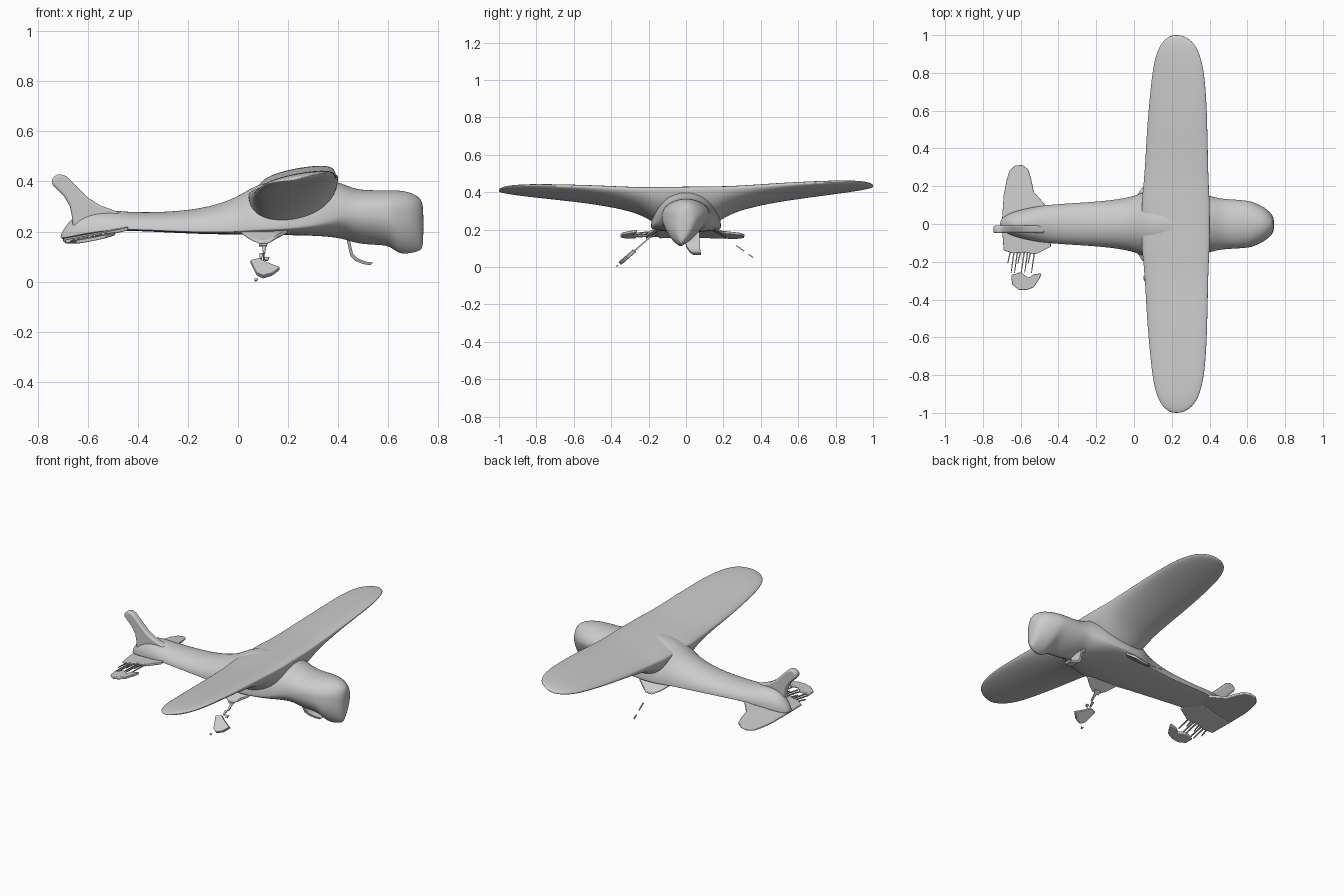
import bpy, bmesh, math
from mathutils import Vector

if "Cube" in bpy.data.objects:
    bpy.data.objects.remove(bpy.data.objects["Cube"])


def finish(name, bm, subsurf=0, bevel=0, angle=50):
    bmesh.ops.recalc_face_normals(bm, faces=bm.faces[:])
    me = bpy.data.meshes.new(name)
    bm.to_mesh(me)
    bm.free()
    ob = bpy.data.objects.new(name, me)
    bpy.context.collection.objects.link(ob)
    if bevel:
        m = ob.modifiers.new("bevel", 'BEVEL')
        m.width, m.segments = bevel, 3
    if subsurf:
        m = ob.modifiers.new("smooth", 'SUBSURF')
        m.levels = m.render_levels = subsurf
    bpy.ops.object.select_all(action='DESELECT')
    ob.select_set(True)
    bpy.context.view_layer.objects.active = ob
    bpy.ops.object.shade_smooth_by_angle(angle=math.radians(angle))
    return ob


def loft(name, rings, subsurf=2):
    bm = bmesh.new()
    rows = [[bm.verts.new(p) for p in r] for r in rings]
    n = len(rows[0])
    for a, b in zip(rows, rows[1:]):
        for i in range(n):
            j = (i + 1) % n
            bm.faces.new((a[i], a[j], b[j], b[i]))
    bm.faces.new(rows[0])
    bm.faces.new(rows[-1])
    return finish(name, bm, subsurf)


def plate(name, pts, offset, bevel=0):
    bm = bmesh.new()
    off = Vector(offset)
    lo = [bm.verts.new(Vector(p) - off / 2) for p in pts]
    hi = [bm.verts.new(Vector(p) + off / 2) for p in pts]
    bm.faces.new(lo)
    bm.faces.new(hi)
    for i in range(len(pts)):
        j = (i + 1) % len(pts)
        bm.faces.new((lo[i], lo[j], hi[j], hi[i]))
    return finish(name, bm, 0, bevel)


# Fuselage: x, half width, bottom, top, height of widest point, sideways lean of keel
sections = [
    (-.71, .02, .168, .19, .3, 0), (-.68, .045, .172, .235, .1, 0),
    (-.64, .065, .18, .275, .08, 0), (-.55, .088, .195, .292, .08, 0),
    (-.45, .103, .205, .277, .08, 0), (-.3, .112, .197, .277, .08, 0),
    (-.15, .122, .19, .29, .08, 0), (-.03, .14, .188, .325, .08, 0),
    (.03, .16, .188, .36, .1, 0), (.08, .183, .188, .39, .1, 0),
    (.2, .192, .185, .415, .12, 0),
    (.33, .175, .183, .42, .2, 0), (.42, .143, .172, .392, .45, -.01),
    (.47, .134, .152, .368, .55, -.015), (.54, .13, .146, .365, .6, -.02),
    (.61, .124, .144, .365, .62, -.03), (.64, .113, .108, .365, .65, -.03),
    (.69, .09, .112, .358, .66, -.03), (.73, .055, .122, .335, .66, -.025),
    (.742, .025, .14, .305, .6, -.02)]
rings = []
N = 32
for x, w, zb, zt, m, lean in sections:
    ring = []
    for i in range(N):
        t = 2 * math.pi * i / N
        s, c = math.sin(t), math.cos(t)
        h = m + ((1 - m) if c > 0 else m) * c
        e = 1.5 if (c < 0 and m > .3) else 1
        y = math.copysign(abs(s) ** e, s) * w + lean * max(0, -c)
        ring.append((x, y, zb + h * (zt - zb)))
    rings.append(ring)
loft("fuselage", rings)

# One-piece wing with deep, faired root: |y|, trailing x, leading x, bottom, top
half = [
    (.04, .04, .402, .22, .43), (.12, .04, .402, .222, .43),
    (.16, .043, .4, .232, .43), (.20, .048, .398, .256, .43),
    (.26, .053, .395, .288, .431), (.36, .06, .393, .316, .436),
    (.5, .067, .39, .342, .444), (.65, .08, .385, .362, .45),
    (.8, .095, .374, .38, .454), (.9, .115, .35, .393, .452),
    (.96, .145, .318, .403, .446), (.99, .18, .275, .41, .436),
    (1.0, .205, .245, .415, .428)]
stations = [(-s[0],) + s[1:] for s in reversed(half)] + half
rings = []
for y, x0, x1, zb, zt in stations:
    hu = min(.047, (zt - zb) / 2)
    zc, tilt, upper = zt - hu, .75 * hu, .66 * hu
    lower = math.sqrt((zc - zb) ** 2 - tilt ** 2)
    ring = []
    for i in range(24):
        t = 2 * math.pi * i / 24
        c, s = math.cos(t), math.sin(t)
        ring.append(((x0 + x1) / 2 + (x1 - x0) / 2 * c, y,
                     zc + .012 * y + tilt * c + (upper if s > 0 else lower) * s))
    rings.append(ring)
loft("wing", rings)

# Swept-back tail fin
fin = [(-.745, .39), (-.745, .41), (-.73, .425), (-.71, .43), (-.685, .42),
       (-.65, .385), (-.6, .335), (-.55, .304), (-.47, .275), (-.5, .23),
       (-.66, .21), (-.665, .265), (-.672, .3), (-.695, .34), (-.725, .37)]
plate("tail_fin", [(x, -.028, z) for x, z in fin], (0, .04, 0), .016)


def tail_z(x, y):
    return .178 + .2 * (x + .58) + .06 * (.2 - abs(y))


# Left tailplane is whole, right one is broken into root, slivers and tip
left = [(-.7, 0), (-.69, .15), (-.675, .23), (-.66, .28), (-.63, .31),
        (-.59, .312), (-.56, .29), (-.545, .24), (-.53, .17), (-.46, .09), (-.46, 0)]
root = [(-.7, 0), (-.69, -.14), (-.64, -.155), (-.58, -.15), (-.52, -.16), (-.44, -.12), (-.44, 0)]
tip = [(-.65, -.27), (-.645, -.32), (-.61, -.348), (-.57, -.35), (-.53, -.335),
       (-.5, -.29), (-.49, -.262), (-.53, -.265), (-.56, -.285), (-.6, -.255)]
for name, outline in (("left_tailplane", left), ("right_tailplane_root", root),
                      ("right_tailplane_tip", tip)):
    plate(name, [(x, y, tail_z(x, y)) for x, y in outline], (0, 0, .014), .004)
for i in range(8):
    x = -.655 + .018 * i
    y1 = -.21 - .05 * (i % 3 > 0)
    sliver = [(x, -.13), (x + .009, -.13), (x - .012, y1), (x - .016, y1)]
    plate("right_tailplane_sliver", [(a, b, tail_z(a, b)) for a, b in sliver], (0, 0, .006))

# Landing gear remains: tilted wheel plate, broken strut pieces and root fairings
def gear_y(z):
    return -.375 + 1.15 * z


wheel = [(.05, .08), (.085, .088), (.115, .072), (.167, .052), (.135, .028), (.1, .018), (.075, .03)]
plate("right_wheel_plate", [(x, gear_y(z), z) for x, z in wheel], (0, .016, -.014), .003)
for x0, x1, z0, z1 in ((.088, .095, .09, .112), (.108, .12, .084, .096), (.1, .108, .112, .14),
                       (.085, .115, .142, .16), (.068, .074, .002, .01)):
    piece = [(x0, z0), (x1, z0), (x1 + .005, z1), (x0 - .003, z1)]
    plate("right_strut_piece", [(x, gear_y(z), z) for x, z in piece], (0, .006, -.004))
for z0, z1 in ((.05, .068), (.085, .115)):
    plate("left_strut_sliver", [(.1, .43 - 1.4 * z0, z0), (.106, .43 - 1.4 * z0, z0),
                                (.106, .43 - 1.4 * z1, z1), (.1, .43 - 1.4 * z1, z1)], (0, .004, .004))
for side, name in ((-1, "right_gear_fairing"), (1, "left_gear_fairing")):
    fairing = [(.01, .14, .2), (.04, .19, .178), (.085, .215, .155), (.125, .215, .158),
               (.16, .2, .185), (.2, .17, .2), (.16, .14, .205)]
    plate(name, [(x, side * y, z) for x, y, z in fairing], (0, 0, .014), .004)

# Torn, curled strip hanging below the engine bay
path = [(.41, .185), (.435, .165), (.442, .135), (.45, .1), (.47, .082), (.5, .07), (.53, .065)]
bm = bmesh.new()
rows = []
for i, (x, z) in enumerate(path):
    k = i / (len(path) - 1)
    y0, y1 = -.03 + .07 * k, .07 + .01 * k
    rows.append([bm.verts.new(p) for p in ((x, y0, z), (x, y1, z),
                                           (x + .01, y1, z + .01), (x + .01, y0, z + .01))])
for a, b in zip(rows, rows[1:]):
    for i in range(4):
        bm.faces.new((a[i], a[(i + 1) % 4], b[(i + 1) % 4], b[i]))
bm.faces.new(rows[0])
bm.faces.new(rows[-1])
finish("curled_strip", bm)
